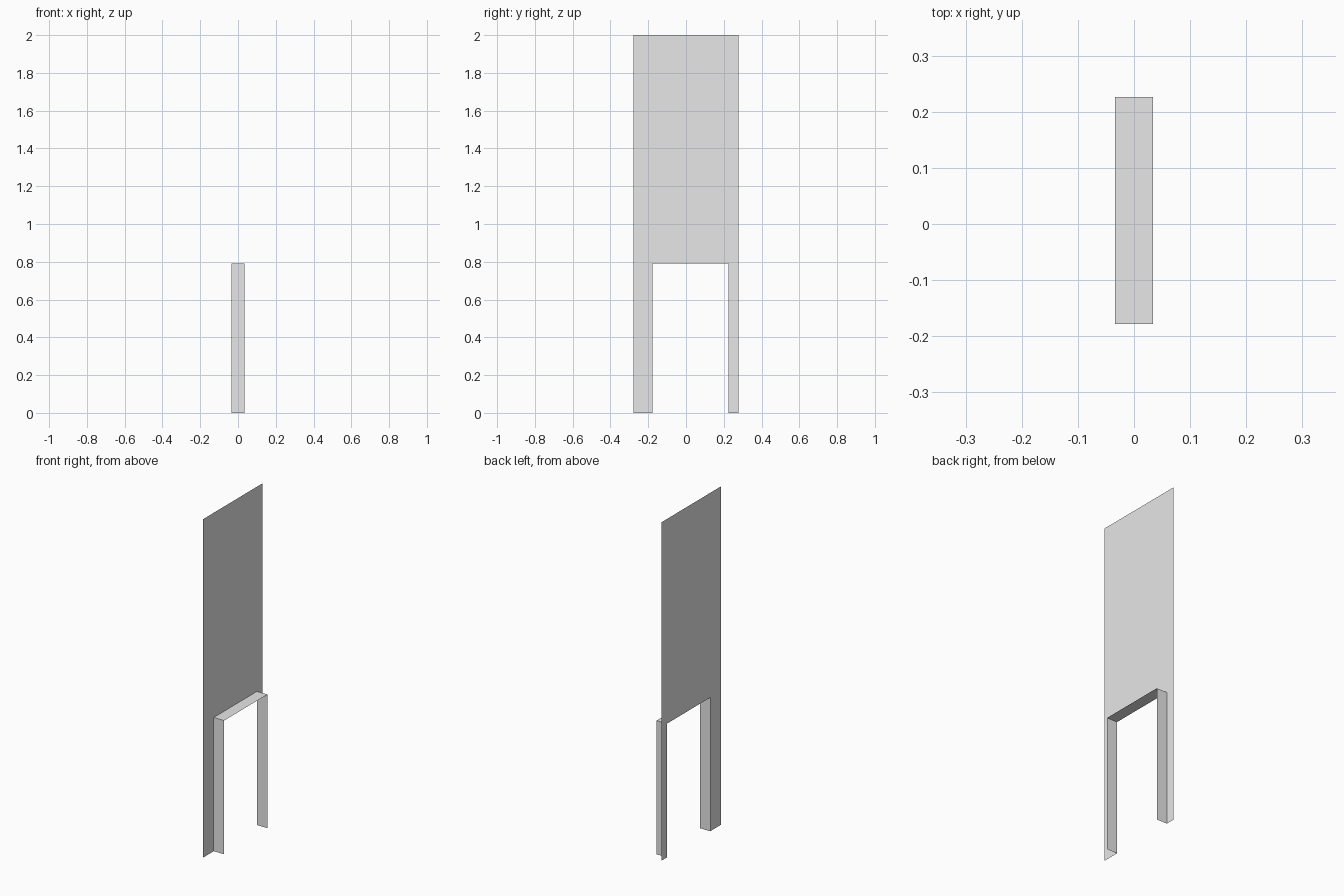
import bpy
import bmesh

cube = bpy.data.objects.get("Cube")
if cube:
    bpy.data.objects.remove(cube, do_unlink=True)

HALF_WIDTH, HEIGHT = 0.278, 2.0
SIDE_A, SIDE_B, HEAD = -0.178, 0.226, 0.79   # doorway edges
WALL_X, LIP_X = -0.034, 0.034                # wall plane and reveal edge

grey = bpy.data.materials.new("plain grey")
grey.use_nodes = True
colour = (0.8, 0.8, 0.8, 1)
grey.diffuse_color = colour
grey.node_tree.nodes["Principled BSDF"].inputs["Base Color"].default_value = colour


def sheet(name, faces):
    """Make an object of flat faces, each given as a list of corners."""
    bm = bmesh.new()
    for corners in faces:
        bm.faces.new([bm.verts.new(c) for c in corners])
    bmesh.ops.remove_doubles(bm, verts=bm.verts, dist=0.0001)
    mesh = bpy.data.meshes.new(name)
    bm.to_mesh(mesh)
    bm.free()
    mesh.materials.append(grey)
    obj = bpy.data.objects.new(name, mesh)
    bpy.context.collection.objects.link(obj)
    return obj


# Wall sheet: two strips beside the doorway and a panel above it
doorway = [(SIDE_A, 0), (SIDE_A, HEAD), (SIDE_B, HEAD), (SIDE_B, 0)]
outline = doorway + [(HALF_WIDTH, 0), (HALF_WIDTH, HEIGHT),
                     (-HALF_WIDTH, HEIGHT), (-HALF_WIDTH, 0)]
sheet("wall_panel", [[(WALL_X, y, z) for y, z in reversed(outline)]])

# Reveal: jambs and head standing out from the doorway edges
reveal = []
for (y0, z0), (y1, z1) in zip(doorway, doorway[1:]):
    reveal.append([(WALL_X, y0, z0), (WALL_X, y1, z1),
                   (LIP_X, y1, z1), (LIP_X, y0, z0)])
sheet("doorway_reveal", reveal)
